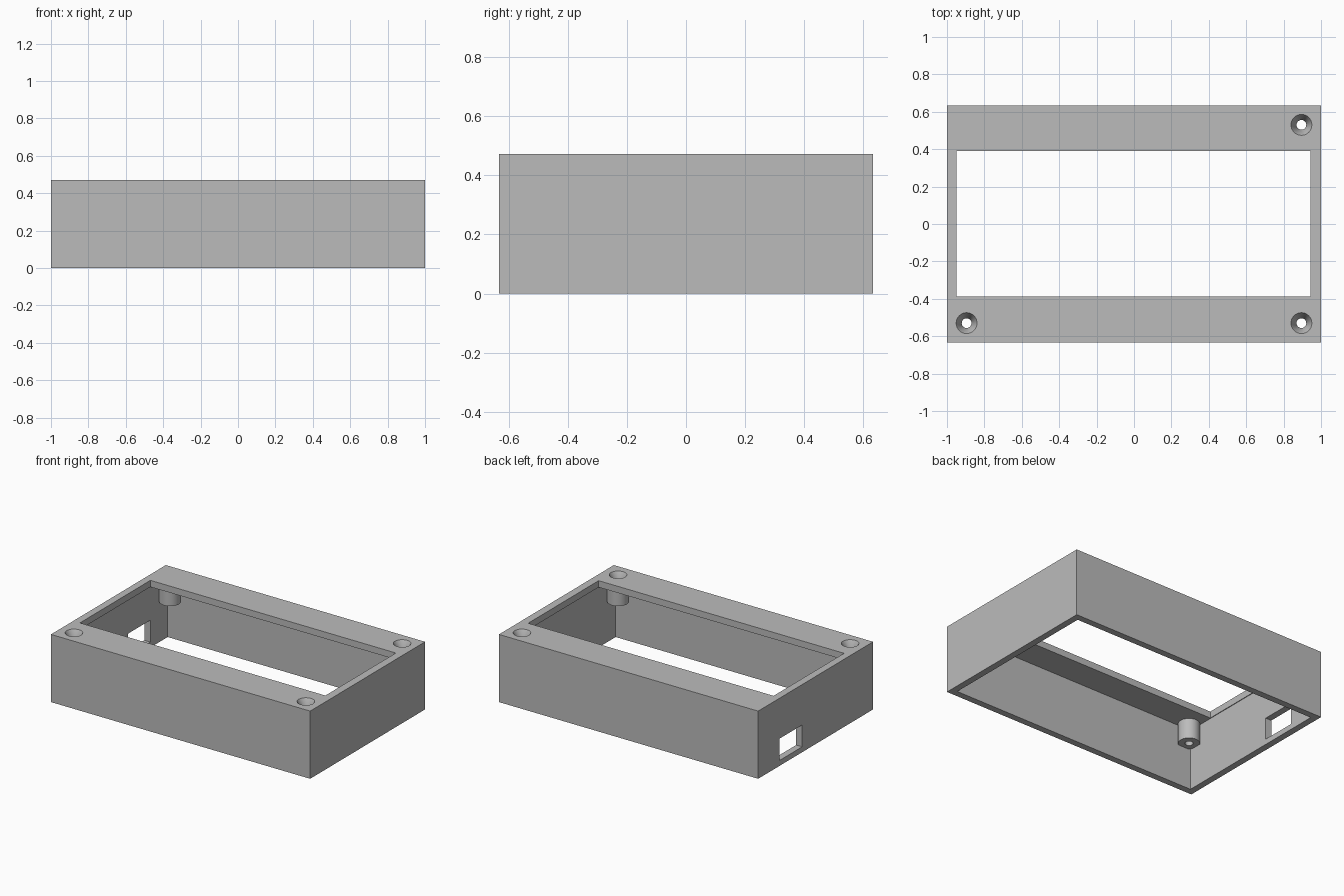
import bpy
import bmesh
import math
from mathutils import Matrix

if "Cube" in bpy.data.objects:
    bpy.data.objects.remove(bpy.data.objects["Cube"])

HALF_Y, HEIGHT, WALL = 0.633, 0.472, 0.046
CEILING = HEIGHT - WALL
POST_BOTTOM = 0.285
POST_X, POST_Y = 0.895, 0.53

grey = bpy.data.materials.new("plain grey")
grey.use_nodes = True
grey.diffuse_color = (0.5, 0.5, 0.5, 1)
grey.node_tree.nodes["Principled BSDF"].inputs["Base Color"].default_value = (0.5, 0.5, 0.5, 1)


def finish(name, bm):
    mesh = bpy.data.meshes.new(name)
    bm.to_mesh(mesh)
    bm.free()
    mesh.materials.append(grey)
    obj = bpy.data.objects.new(name, mesh)
    bpy.context.collection.objects.link(obj)
    return obj


def box(name, low, high):
    bm = bmesh.new()
    bmesh.ops.create_cube(bm, size=1)
    for v in bm.verts:
        v.co = [(a + b) / 2 + c * (b - a) for a, b, c in zip(low, high, v.co)]
    return finish(name, bm)


def cone(name, x, y, z0, z1, r0, r1):
    bm = bmesh.new()
    bmesh.ops.create_cone(bm, cap_ends=True, segments=40, radius1=r0, radius2=r1,
                          depth=z1 - z0, matrix=Matrix.Translation((x, y, (z0 + z1) / 2)))
    return finish(name, bm)


def combine(target, tool, operation):
    tool.hide_render = True
    mod = target.modifiers.new(operation.lower(), 'BOOLEAN')
    mod.operation = operation
    mod.solver = 'EXACT'
    mod.object = tool
    bpy.context.view_layer.objects.active = target
    bpy.ops.object.modifier_apply(modifier=mod.name)
    bpy.data.objects.remove(tool)


# Hollow shell, open underneath
case = box("enclosure_cover", (-1, -HALF_Y, 0), (1, HALF_Y, HEIGHT))
combine(case, box("cavity", (-1 + WALL, -HALF_Y + WALL, -0.1),
                  (1 - WALL, HALF_Y - WALL, CEILING)), 'DIFFERENCE')

# Display opening in the top and cable port in the right wall
combine(case, box("display_opening", (-0.949, -0.387, 0.2), (0.945, 0.39, 0.6)), 'DIFFERENCE')
combine(case, box("cable_port", (-1.1, 0.148, 0.038), (-0.9, 0.396, 0.19)), 'DIFFERENCE')

# Corner posts; three have countersunk screw holes, the fourth is blind
for sx in (-1, 1):
    for sy in (-1, 1):
        x, y = sx * POST_X, sy * POST_Y
        blind = sx < 0 < sy
        combine(case, cone("post", x, y, POST_BOTTOM, HEIGHT - 0.02, 0.069, 0.069), 'UNION')
        bore_top = CEILING if blind else HEIGHT + 0.1
        combine(case, cone("bore", x, y, 0.2, bore_top, 0.026, 0.026), 'DIFFERENCE')
        if not blind:
            combine(case, cone("countersink", x, y, HEIGHT - 0.056, HEIGHT + 0.004,
                               0.026, 0.058), 'DIFFERENCE')

bpy.ops.object.select_all(action='DESELECT')
case.select_set(True)
bpy.context.view_layer.objects.active = case
bpy.ops.object.shade_smooth_by_angle(angle=math.radians(30))
